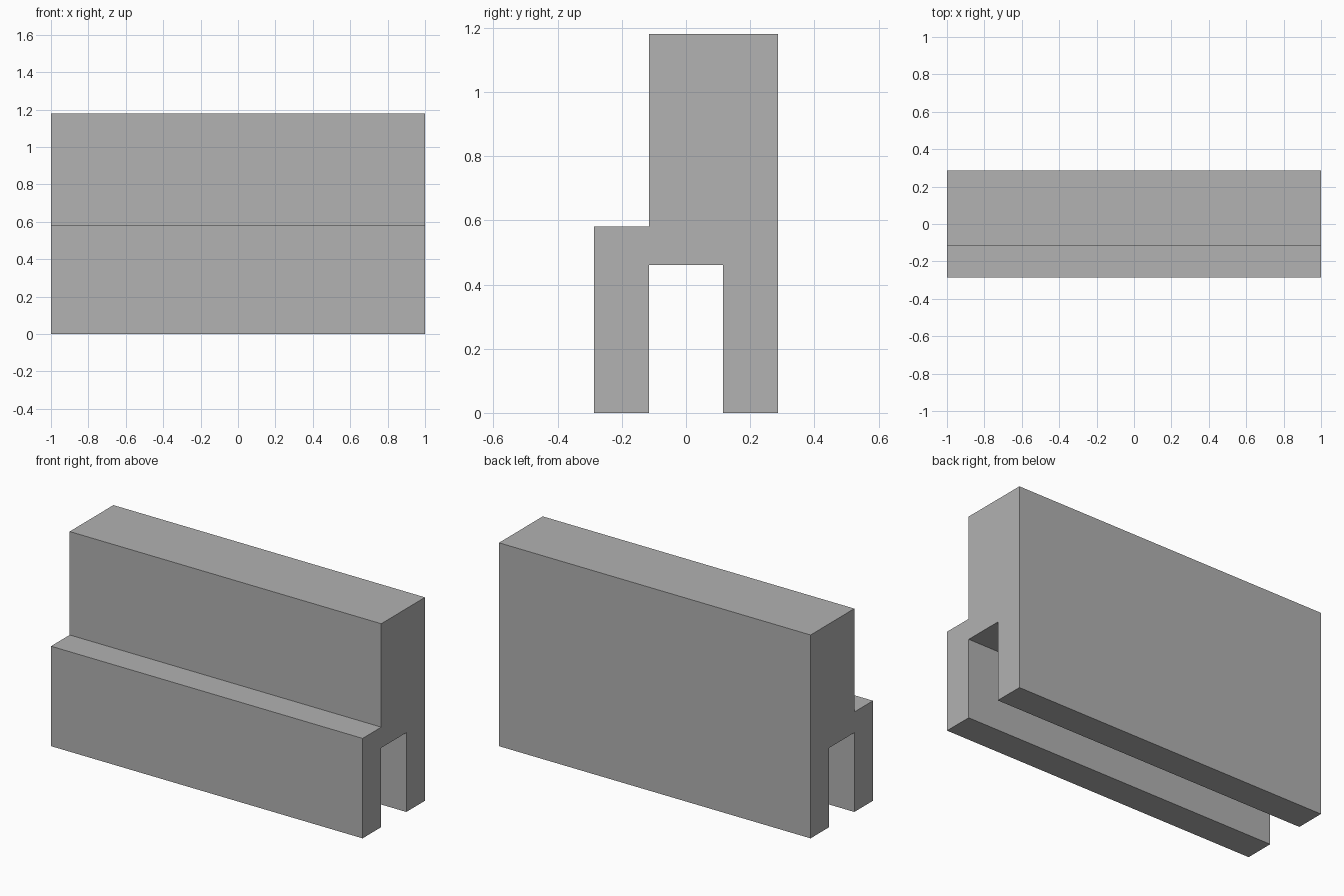
import bpy
import bmesh

if "Cube" in bpy.data.objects:
    bpy.data.objects.remove(bpy.data.objects["Cube"], do_unlink=True)

HALF_LENGTH = 1.0
OUTER, INNER = 0.286, 0.115      # depth of outer faces and of the slot sides
SLOT, STEP, TOP = 0.46, 0.58, 1.18

# Plain grey material
grey = bpy.data.materials.new("plain_grey")
grey.use_nodes = True
colour = (0.445, 0.445, 0.445, 1.0)
grey.diffuse_color = colour
grey.node_tree.nodes["Principled BSDF"].inputs["Base Color"].default_value = colour

# Stepped cross-section with an open slot underneath, as (y, z)
profile = [
    (-OUTER, 0), (-INNER, 0), (-INNER, SLOT), (INNER, SLOT), (INNER, 0),
    (OUTER, 0), (OUTER, TOP), (-INNER, TOP), (-INNER, STEP), (-OUTER, STEP),
]


def extrude_profile(name, points, half_length, material):
    """Sweep a closed y-z outline along x into a solid."""
    bm = bmesh.new()
    end = bm.faces.new([bm.verts.new((-half_length, y, z)) for y, z in points])
    swept = bmesh.ops.extrude_face_region(bm, geom=[end], use_keep_orig=True)
    moved = [v for v in swept["geom"] if isinstance(v, bmesh.types.BMVert)]
    bmesh.ops.translate(bm, verts=moved, vec=(2 * half_length, 0, 0))
    bmesh.ops.recalc_face_normals(bm, faces=bm.faces)
    mesh = bpy.data.meshes.new(name)
    bm.to_mesh(mesh)
    bm.free()
    mesh.materials.append(material)
    obj = bpy.data.objects.new(name, mesh)
    bpy.context.collection.objects.link(obj)
    return obj


# Stepped slotted block
extrude_profile("stepped_slotted_block", profile, HALF_LENGTH, grey)
